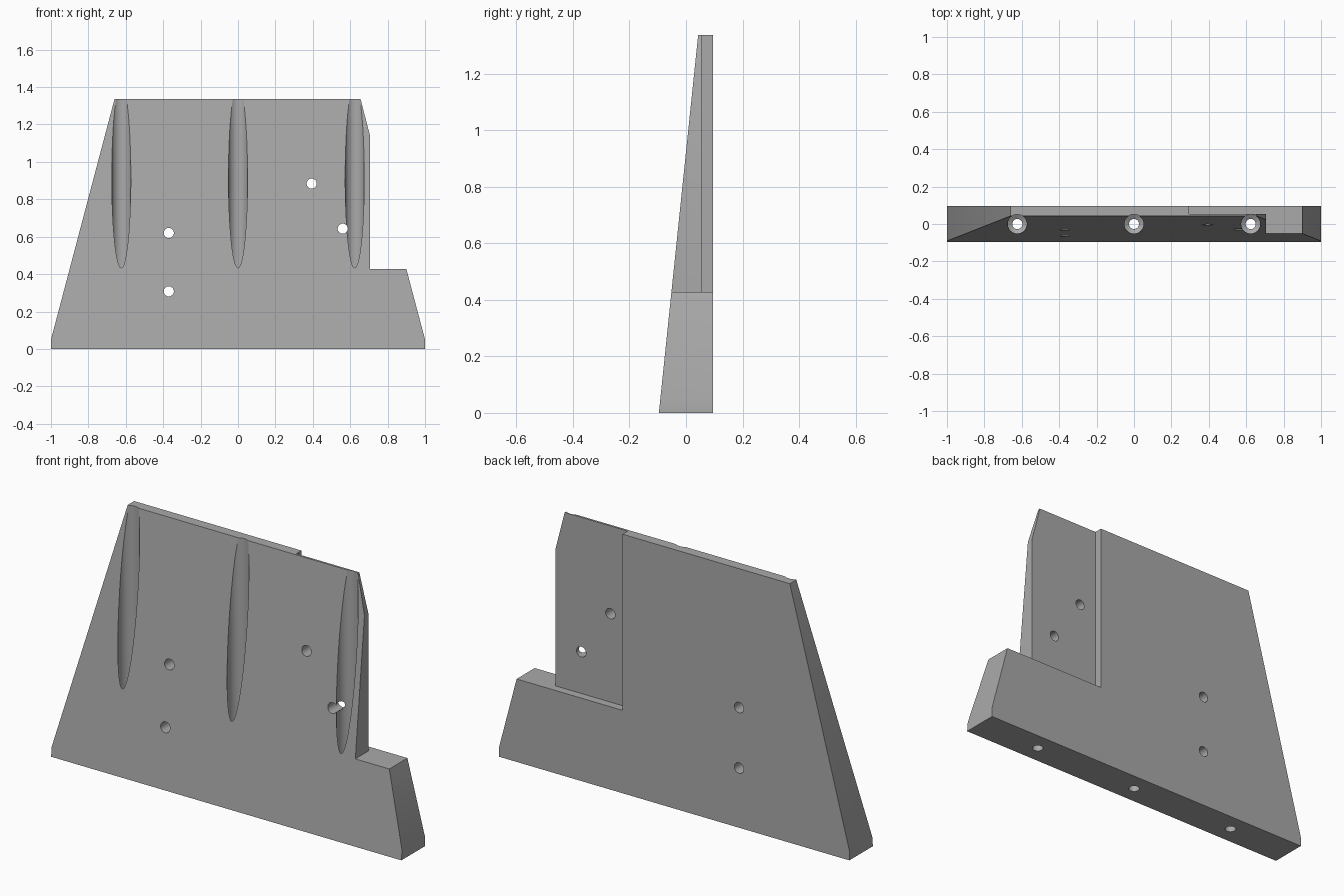
import bpy
import bmesh
from math import pi
from mathutils import Matrix

cube = bpy.data.objects.get("Cube")
if cube:
    bpy.data.objects.remove(cube, do_unlink=True)

BACK, FOOT, HEIGHT, STEP = 0.096, -0.096, 1.337, 0.428
BORE_R, HOLE_R, SEAT = 0.051, 0.027, 0.25

grey = bpy.data.materials.new("plain grey")
grey.use_nodes = True
grey.diffuse_color = (0.4, 0.4, 0.4, 1)
grey.node_tree.nodes["Principled BSDF"].inputs["Base Color"].default_value = grey.diffuse_color


def finish(name, bm):
    bmesh.ops.recalc_face_normals(bm, faces=bm.faces)
    mesh = bpy.data.meshes.new(name)
    bm.to_mesh(mesh)
    bm.free()
    mesh.materials.append(grey)
    obj = bpy.data.objects.new(name, mesh)
    bpy.context.collection.objects.link(obj)
    return obj


def front_y(z):
    return FOOT + (0.043 - FOOT) * z / HEIGHT


def wedge(name, outline):
    """Prism with an upright back and a sloping front."""
    bm = bmesh.new()
    front = [bm.verts.new((x, front_y(z), z)) for x, z in outline]
    back = [bm.verts.new((x, BACK, z)) for x, z in outline]
    bm.faces.new(front)
    bm.faces.new(back[::-1])
    for i in range(len(outline)):
        j = (i + 1) % len(outline)
        bm.faces.new((front[i], back[i], back[j], front[j]))
    return finish(name, bm)


def box(name, low, high):
    bm = bmesh.new()
    bmesh.ops.create_cube(bm, size=1)
    for v in bm.verts:
        v.co = [lo if c < 0 else hi for c, lo, hi in zip(v.co, low, high)]
    return finish(name, bm)


def turned(name, profile, matrix, sides=48):
    """Solid of stacked rings given as (radius, height)."""
    bm = bmesh.new()
    rings = []
    for r, h in profile:
        ring = bmesh.ops.create_circle(bm, segments=sides, radius=r)["verts"]
        bmesh.ops.translate(bm, verts=ring, vec=(0, 0, h))
        rings.append(ring)
    for a, b in zip(rings, rings[1:]):
        for i in range(sides):
            j = (i + 1) % sides
            bm.faces.new((a[i], a[j], b[j], b[i]))
    bm.faces.new(rings[0][::-1])
    bm.faces.new(rings[-1])
    bmesh.ops.transform(bm, matrix=matrix, verts=bm.verts)
    return finish(name, bm)


def cut(target, cutter):
    mod = target.modifiers.new(cutter.name, "BOOLEAN")
    mod.operation = "DIFFERENCE"
    mod.solver = "EXACT"
    mod.object = cutter
    bpy.context.view_layer.objects.active = target
    bpy.ops.object.modifier_apply(modifier=mod.name)
    bpy.data.objects.remove(cutter, do_unlink=True)


# Tapered plate with a stepped side
plate = wedge("wedge_plate", [
    (-1, 0), (1, 0), (1, 0.05), (0.9, STEP), (0.706, STEP),
    (0.706, 1.14), (0.655, HEIGHT), (-0.66, HEIGHT), (-1, 0.05)])

# Recess in the back
cut(plate, box("back_recess", (0.295, 0.054, STEP), (1.2, 0.3, 1.6)))

# Upright counterbored screw holes that break through the sloping front
for x in (-0.624, 0, 0.624):
    cut(plate, turned("screw_bore", [
        (HOLE_R, -0.1), (HOLE_R, SEAT), (BORE_R, SEAT + 0.015), (BORE_R, 1.5)],
        Matrix.Translation((x, 0, 0))))

# Cross holes from front to back
for x, z in ((-0.37, 0.62), (-0.37, 0.308), (0.394, 0.884), (0.56, 0.643)):
    cut(plate, turned("cross_hole", [(HOLE_R, -0.3), (HOLE_R, 0.3)],
                      Matrix.Translation((x, 0, z)) @ Matrix.Rotation(pi / 2, 4, "X"), 32))

# Smooth bores, sharp plate edges
bpy.ops.object.select_all(action="DESELECT")
plate.select_set(True)
bpy.context.view_layer.objects.active = plate
bpy.ops.object.shade_smooth_by_angle(angle=pi / 6)
